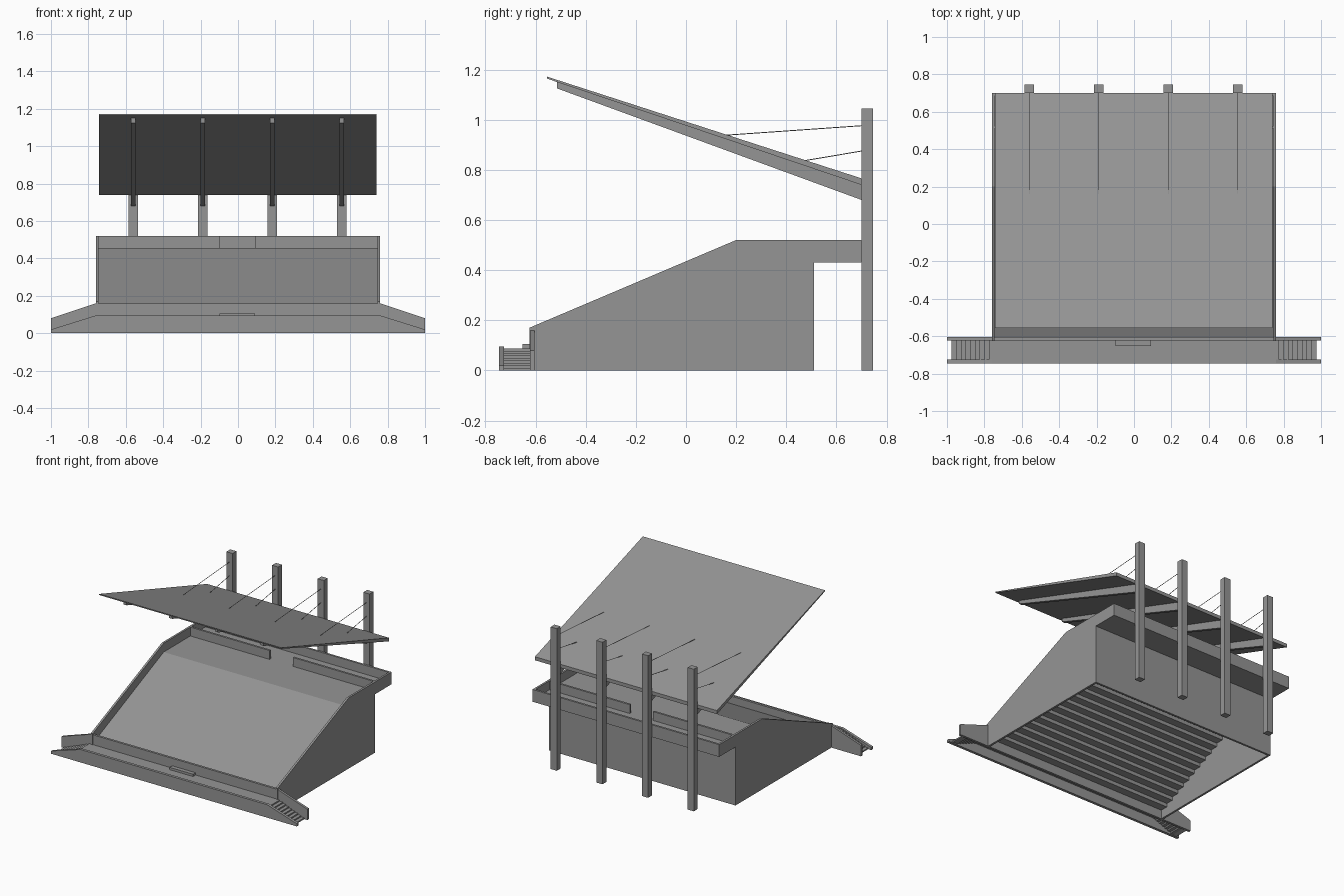
import bpy, bmesh
from mathutils import Vector

old = bpy.data.objects.get("Cube")
if old:
    bpy.data.objects.remove(old, do_unlink=True)

GREY = (0.3, 0.3, 0.3, 1)
concrete = bpy.data.materials.new("concrete_grey")
concrete.use_nodes = True
concrete.diffuse_color = GREY
concrete.node_tree.nodes["Principled BSDF"].inputs["Base Color"].default_value = GREY


def extrude(name, profile, axis, a, b):
    """Extrude a (horizontal, z) profile along x or y from a to b."""
    bm = bmesh.new()
    ends = []
    for d in (a, b):
        pts = [(d, h, z) if axis == "x" else (h, d, z) for h, z in profile]
        ends.append([bm.verts.new(p) for p in pts])
        bm.faces.new(ends[-1])
    n = len(profile)
    for i in range(n):
        j = (i + 1) % n
        bm.faces.new((ends[0][i], ends[0][j], ends[1][j], ends[1][i]))
    bmesh.ops.recalc_face_normals(bm, faces=bm.faces)
    mesh = bpy.data.meshes.new(name)
    bm.to_mesh(mesh)
    bm.free()
    mesh.materials.append(concrete)
    obj = bpy.data.objects.new(name, mesh)
    bpy.context.collection.objects.link(obj)
    return obj


def box(name, x, y, z):
    rect = [(y[0], z[0]), (y[1], z[0]), (y[1], z[1]), (y[0], z[1])]
    return extrude(name, rect, "x", *x)


def stairs(start, end, count):
    """Stepped line of points from start up to end."""
    (h0, z0), (h1, z1) = start, end
    run, rise = (h1 - h0) / count, (z1 - z0) / count
    pts = []
    for i in range(count):
        pts.append((h0 + run * i, z0 + rise * i))
        pts.append((h0 + run * (i + 1), z0 + rise * i))
    return pts + [end]


W, T = 0.76, 0.015   # half width and wall thickness
IN = W - T

# Side walls
wall = [(-0.625, 0), (-0.625, 0.17), (0.2, 0.52), (0.7, 0.52),
        (0.7, 0.43), (0.51, 0.43), (0.51, 0)]
for side, s in (("left", 1), ("right", -1)):
    extrude(side + "_side_wall", wall, "x", s * IN, s * W)

# Sloped seating slab, smooth above and stepped below, with the upper deck
slab = stairs((-0.605, 0.065), (0.2, 0.43), 14)
slab += [(0.7, 0.43), (0.7, 0.455), (0.2, 0.455), (-0.605, 0.105)]
extrude("seating_slab", slab, "x", -IN, IN)

# Rear wall, rear parapet and split inner parapet
box("rear_wall", (-IN, IN), (0.51 - T, 0.51), (0, 0.43))
box("rear_parapet", (-IN, IN), (0.7 - T, 0.7), (0.455, 0.52))
box("inner_parapet_right", (-IN, -0.1), (0.51, 0.51 + T), (0.455, 0.52))
box("inner_parapet_left", (0.09, IN), (0.51, 0.51 + T), (0.455, 0.52))


# Front walkway rails, sloping down at both ends
def rail(name, top, end, y0, y1):
    pts = [(-1, 0), (1, 0), (1, end), (W, top), (-W, top), (-1, end)]
    extrude(name, pts, "y", y0, y1)


rail("walkway_front_rail", 0.095, 0.02, -0.745, -0.725)
rail("walkway_back_rail", 0.16, 0.08, -0.622, -0.605)
box("walkway_floor", (-0.775, 0.775), (-0.725, -0.622), (0.07, 0.088))
box("walkway_step", (-0.1, 0.09), (-0.652, -0.622), (0.088, 0.105))

# End stairs of the walkway
for side, s in (("left", 1), ("right", -1)):
    top = stairs((0.975, 0.01), (0.775, 0.088), 8)
    under = [(h, z - 0.012) for h, z in reversed(top)]
    pts = [(s * h, max(z, 0)) for h, z in top + under[:-2]]
    pts.append((s * 0.975, 0))
    extrude(side + "_end_stairs", pts, "y", -0.725, -0.622)

# Tapered roof
roof = [(-0.555, 1.172), (0.7, 0.766), (0.7, 0.74), (-0.555, 1.164)]
extrude("roof", roof, "x", -0.742, 0.74)


def cable(name, x, start, end, r=0.0018):
    a, b = Vector((x, *start)), Vector((x, *end))
    bpy.ops.mesh.primitive_cylinder_add(vertices=8, radius=r, depth=(b - a).length,
                                        location=(a + b) / 2)
    obj = bpy.context.object
    obj.name = name
    obj.rotation_euler = (b - a).to_track_quat("Z", "Y").to_euler()
    obj.data.materials.append(concrete)
    bpy.ops.object.shade_smooth_by_angle()


# Posts with roof beams and stay cables
beam = [(-0.515, 1.153), (0.7, 0.742), (0.7, 0.68), (-0.515, 1.125)]
for i in range(4):
    x = -0.56 + 0.3717 * i
    box(f"post_{i + 1}", (x - 0.025, x + 0.025), (0.7, 0.745), (0, 1.045))
    extrude(f"roof_beam_{i + 1}", beam, "x", x - 0.012, x + 0.012)
    cable(f"upper_cable_{i + 1}", x, (0.7, 0.976), (0.155, 0.938))
    cable(f"lower_cable_{i + 1}", x, (0.7, 0.875), (0.475, 0.837))
